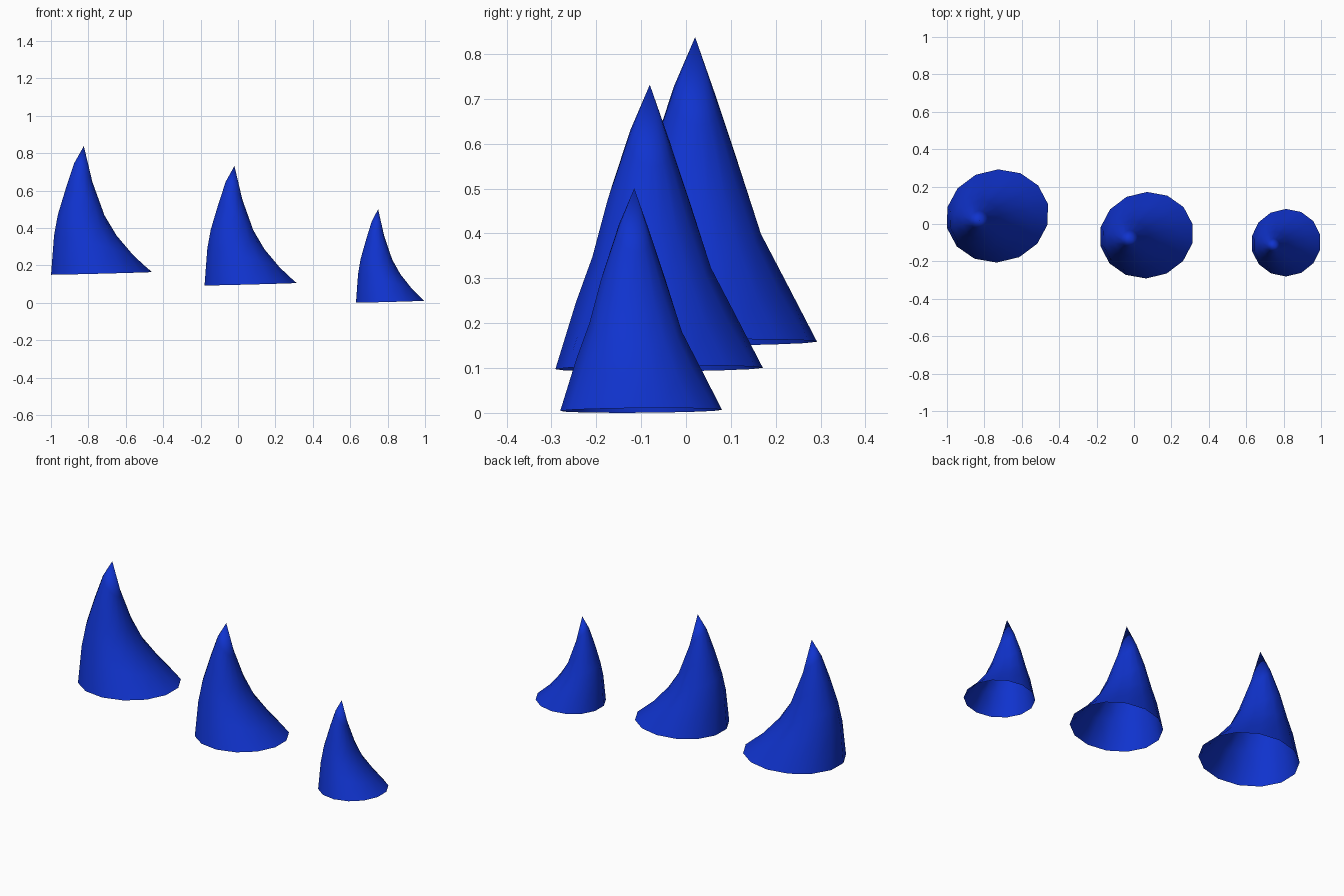
import bpy, bmesh, math

cube = bpy.data.objects.get("Cube")
if cube:
    bpy.data.objects.remove(cube, do_unlink=True)

blue = bpy.data.materials.new("deep_blue")
blue.use_nodes = True
blue.diffuse_color = (0.005, 0.033, 0.62, 1)
bsdf = next(n for n in blue.node_tree.nodes if n.type == "BSDF_PRINCIPLED")
bsdf.inputs["Base Color"].default_value = blue.diffuse_color

SIDES = 14
YAW = math.radians(13.5)
# Rings of a spike of unit base radius: centre x, centre z, half width, half depth, drop on the +x side
RINGS = [
    (0, 0, 1, 1, -0.03),
    (-0.15, 0.595, 0.79, 0.76, 0.227),
    (-0.28, 1.03, 0.585, 0.57, 0.238),
    (-0.32, 1.55, 0.376, 0.42, 0.324),
    (-0.36, 2.17, 0.178, 0.21, 0.216),
]
TIP = (-0.35, 0, 2.75)


def spike(name, location, radius, stretch):
    """Hollow curved spike, open at the base."""
    bm = bmesh.new()
    loops = []
    for cx, cz, half_x, half_y, drop in RINGS:
        loop = []
        for i in range(SIDES):
            a = math.tau * i / SIDES
            c, s = math.cos(a), math.sin(a)
            loop.append(bm.verts.new((cx + half_x * c, half_y * s, cz - drop * c)))
        loops.append(loop)
    tip = bm.verts.new(TIP)
    for i in range(SIDES):
        j = (i + 1) % SIDES
        for low, high in zip(loops, loops[1:]):
            bm.faces.new((low[i], low[j], high[j], high[i]))
        bm.faces.new((loops[-1][i], loops[-1][j], tip))
    for face in bm.faces:
        face.smooth = True
    mesh = bpy.data.meshes.new(name)
    bm.to_mesh(mesh)
    bm.free()
    mesh.materials.append(blue)
    obj = bpy.data.objects.new(name, mesh)
    obj.location = location
    obj.rotation_euler.z = YAW
    obj.scale = (radius * stretch, radius, radius)
    bpy.context.collection.objects.link(obj)


# Three spikes in a row, from large to small
spike("large_spike", (-0.73, 0.043, 0.157), 0.2475, 1.12)
spike("middle_spike", (0.067, -0.06, 0.099), 0.23, 1.10)
spike("small_spike", (0.813, -0.10, 0.0055), 0.18, 1.04)
